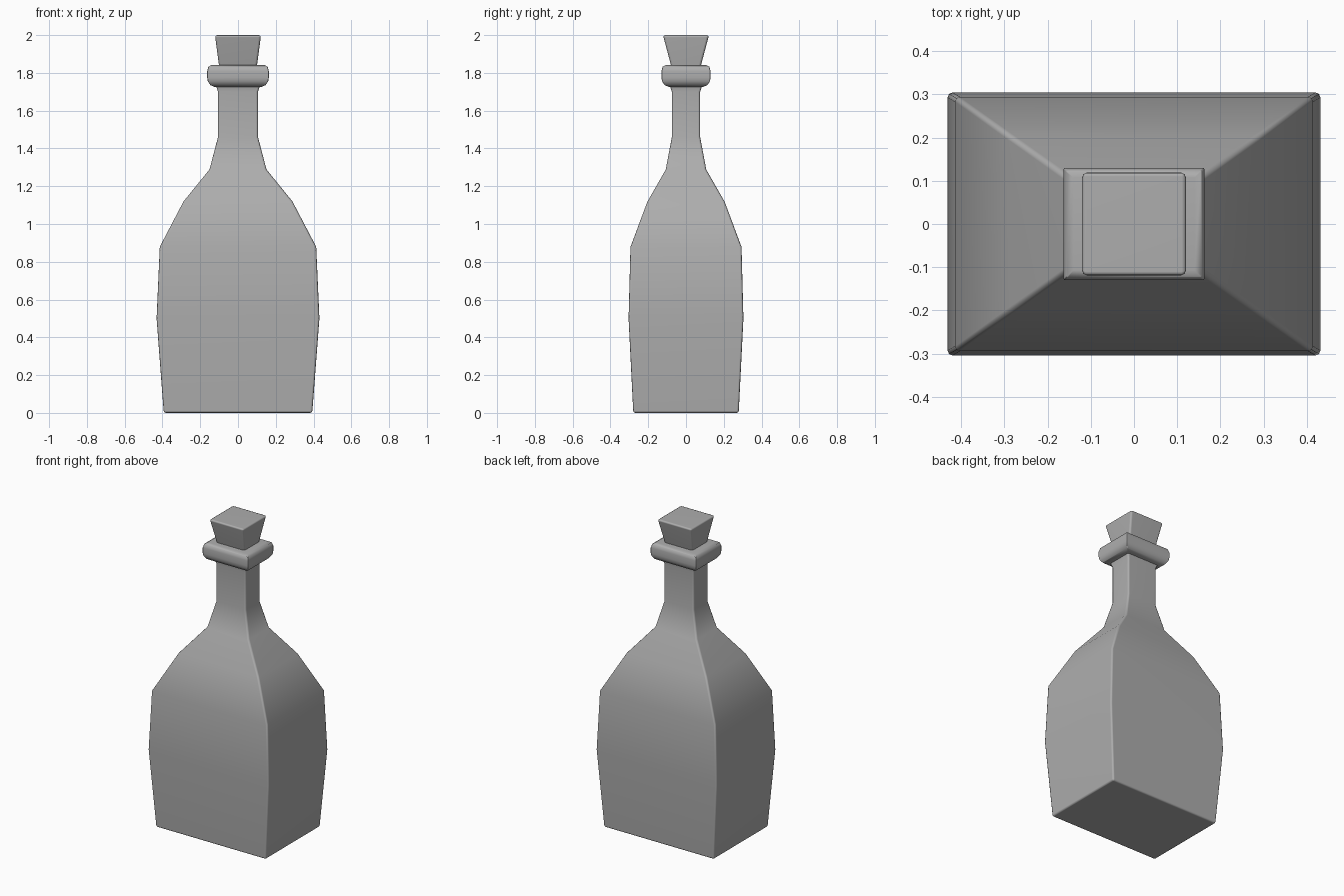
import bpy, bmesh, math

cube = bpy.data.objects.get("Cube")
if cube:
    bpy.data.objects.remove(cube, do_unlink=True)

grey = bpy.data.materials.new("plain grey")
grey.use_nodes = True
colour = (0.42, 0.42, 0.42, 1)
grey.diffuse_color = colour
grey.node_tree.nodes["Principled BSDF"].inputs["Base Color"].default_value = colour


def loft(name, rings, bevel):
    """Capped loft through rectangles given as (z, half width, half depth)."""
    bm = bmesh.new()
    loops = [[bm.verts.new((sx * hx, sy * hy, z))
              for sx, sy in ((-1, -1), (1, -1), (1, 1), (-1, 1))]
             for z, hx, hy in rings]
    for low, high in zip(loops, loops[1:]):
        for i in range(4):
            j = (i + 1) % 4
            bm.faces.new((low[i], low[j], high[j], high[i]))
    bm.faces.new(loops[0][::-1])
    bm.faces.new(loops[-1])
    bm.normal_update()
    # Round the corner and rim edges, leaving the profile bends alone
    edges = [e for e in bm.edges if e.calc_face_angle(0) > math.radians(45)]
    bmesh.ops.bevel(bm, geom=edges, offset=bevel, segments=2,
                    profile=0.5, affect='EDGES', clamp_overlap=True)
    bmesh.ops.recalc_face_normals(bm, faces=bm.faces)
    mesh = bpy.data.meshes.new(name)
    bm.to_mesh(mesh)
    bm.free()
    mesh.materials.append(grey)
    obj = bpy.data.objects.new(name, mesh)
    bpy.context.collection.objects.link(obj)
    bpy.ops.object.select_all(action='DESELECT')
    obj.select_set(True)
    bpy.context.view_layer.objects.active = obj
    bpy.ops.object.shade_smooth_by_angle(angle=math.radians(65))
    # Keep the broad faces evenly shaded beside their narrow bevels
    weighted = obj.modifiers.new("even shading", 'WEIGHTED_NORMAL')
    weighted.mode = 'FACE_AREA_WITH_ANGLE'
    weighted.keep_sharp = True


# Bulging rectangular body, shoulders and neck
loft("bottle_body", [
    (0, 0.393, 0.279), (0.5, 0.431, 0.304), (0.88, 0.414, 0.294),
    (1.12, 0.288, 0.204), (1.29, 0.15, 0.106), (1.46, 0.106, 0.075),
    (1.70, 0.106, 0.075), (1.735, 0.118, 0.087)], 0.011)

# Rounded lip with mitred corners
loft("neck_lip", [
    (1.725, 0.122, 0.089), (1.735, 0.146, 0.113), (1.755, 0.16, 0.127),
    (1.775, 0.163, 0.13), (1.81, 0.163, 0.13), (1.832, 0.157, 0.124),
    (1.842, 0.14, 0.107)], 0.004)

# Tapered stopper
loft("stopper", [(1.82, 0.098, 0.074), (2.0, 0.122, 0.122)], 0.012)
